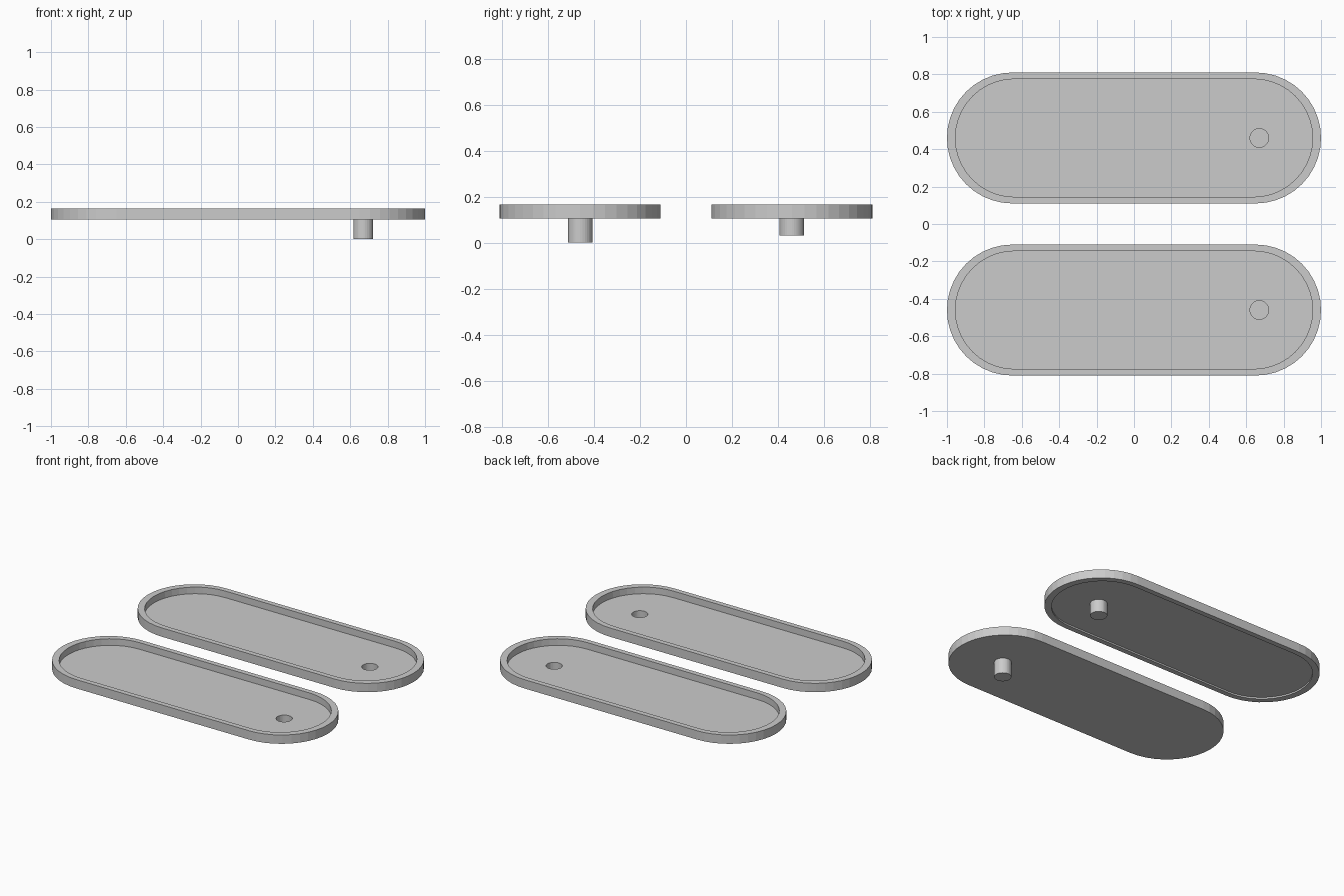
import bpy, bmesh
from math import pi, cos, sin

if "Cube" in bpy.data.objects:
    bpy.data.objects.remove(bpy.data.objects["Cube"])

PEG_X, ARC = 0.67, 20


def stadium(bm, half_x, half_y, z):
    # Rounded-end outline as one loop of vertices
    cx = half_x - half_y
    pts = []
    for side, start in ((1, -pi / 2), (-1, pi / 2)):
        for i in range(ARC + 1):
            a = start + pi * i / ARC
            pts.append((side * cx + half_y * cos(a), half_y * sin(a), z))
    return [bm.verts.new(p) for p in pts]


def circle(bm, r, z, n=32):
    return [bm.verts.new((PEG_X + r * cos(2 * pi * i / n), r * sin(2 * pi * i / n), z))
            for i in range(n)]


def loft(bm, a, b):
    n = len(a)
    for i in range(n):
        bm.faces.new((a[i], a[(i + 1) % n], b[(i + 1) % n], b[i]))


def plate(bm, outer, hole):
    # Flat sheet with the peg opening cut out of it
    edges = []
    for loop in (outer, hole):
        for i in range(len(loop)):
            v, w = loop[i], loop[(i + 1) % len(loop)]
            edges.append(bm.edges.get((v, w)) or bm.edges.new((v, w)))
    bmesh.ops.triangle_fill(bm, use_beauty=True, use_dissolve=False, edges=edges)


def tray(name, y, peg_bottom, recess):
    bm = bmesh.new()
    bottom, top, floor = 0.105, 0.165, 0.12
    # Rim walls
    out_low = stadium(bm, 1.0, 0.35, bottom)
    out_top = stadium(bm, 1.0, 0.35, top)
    in_top = stadium(bm, 0.955, 0.315, top)
    in_low = stadium(bm, 0.955, 0.315, floor)
    for a, b in ((out_low, out_top), (out_top, in_top), (in_top, in_low)):
        loft(bm, a, b)
    # Underside, flush or recessed inside the rim
    under, under_z = out_low, bottom
    if recess:
        under_z = bottom + recess
        lip = stadium(bm, 0.955, 0.315, bottom)
        under = stadium(bm, 0.955, 0.315, under_z)
        loft(bm, out_low, lip)
        loft(bm, lip, under)
    # Hollow peg, open into the tray and closed below
    hole_top = circle(bm, 0.05, floor)
    hole_low = circle(bm, 0.05, peg_bottom + 0.004)
    peg_top = circle(bm, 0.053, under_z)
    peg_low = circle(bm, 0.053, peg_bottom)
    loft(bm, hole_top, hole_low)
    loft(bm, peg_top, peg_low)
    bm.faces.new(hole_low)
    bm.faces.new(peg_low)
    # Floor sheets
    plate(bm, in_low, hole_top)
    plate(bm, under, peg_top)
    bmesh.ops.recalc_face_normals(bm, faces=bm.faces[:])
    me = bpy.data.meshes.new(name)
    bm.to_mesh(me)
    bm.free()
    ob = bpy.data.objects.new(name, me)
    ob.location.y = y
    bpy.context.collection.objects.link(ob)


tray("front_tray", -0.46, 0.0, 0.0)
tray("back_tray", 0.46, 0.03, 0.011)
